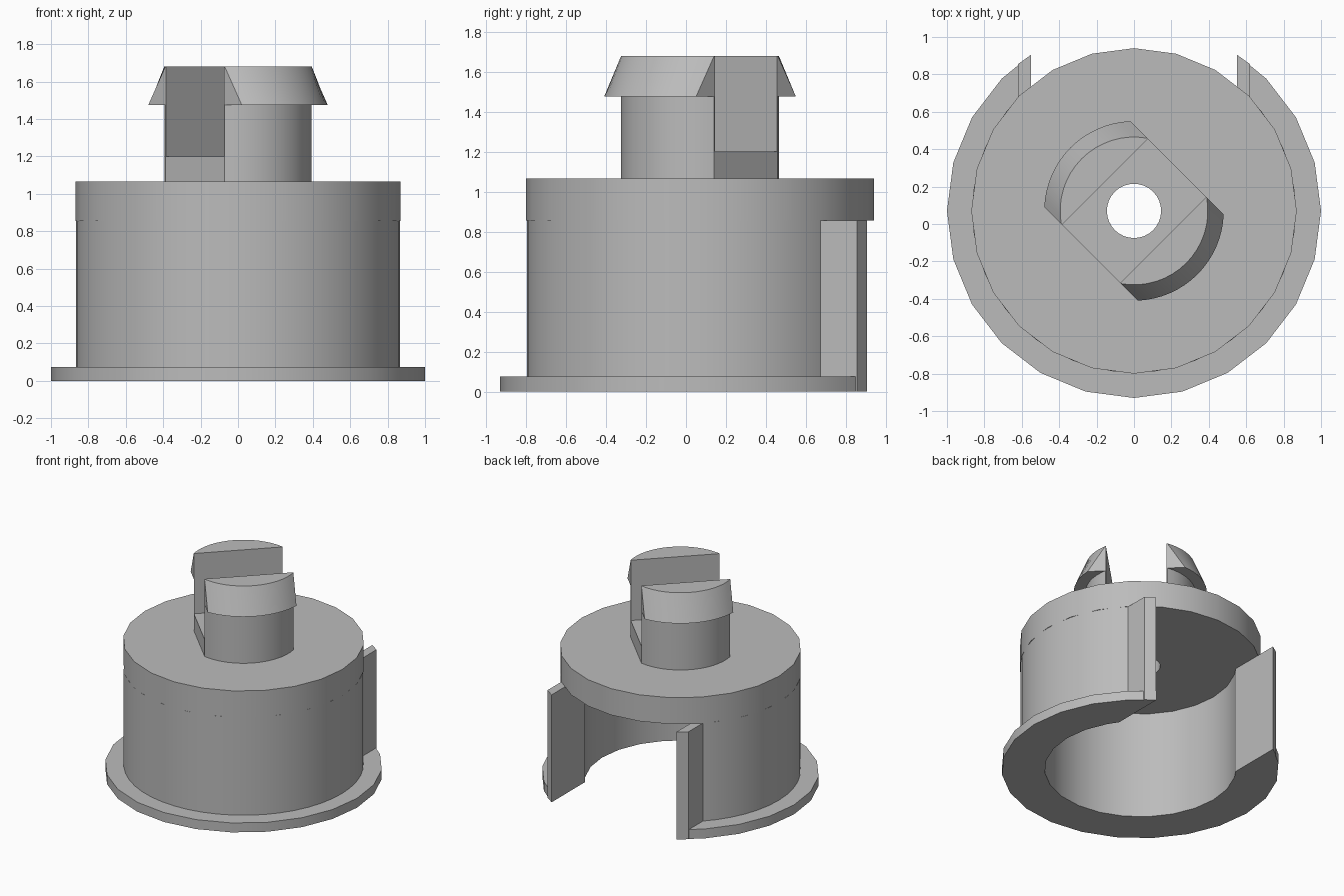
import bpy, bmesh
from math import radians, degrees, sin, cos, acos, asin, pi, ceil, floor

CENTRE_Y = 0.07          # axis of all round parts
SLOT = 0.55              # half width of the rear opening
CLIP = 0.325             # half length of the post flats
GAP = 0.22               # half width of the gap between the prongs

if "Cube" in bpy.data.objects:
    bpy.data.objects.remove(bpy.data.objects["Cube"], do_unlink=True)

grey = bpy.data.materials.new("plain_grey")
grey.use_nodes = True
colour = (0.5, 0.5, 0.5, 1)
grey.diffuse_color = colour
grey.node_tree.nodes["Principled BSDF"].inputs["Base Color"].default_value = colour


def loft(name, low, high, z0, z1, turn=0):
    """Solid between two outlines with equal point counts."""
    bm = bmesh.new()
    a = [bm.verts.new((x, y, z0)) for x, y in low]
    b = [bm.verts.new((x, y, z1)) for x, y in high]
    n = len(a)
    bm.faces.new(a)
    bm.faces.new(b)
    for i in range(n):
        j = (i + 1) % n
        bm.faces.new((a[i], a[j], b[j], b[i]))
    bmesh.ops.recalc_face_normals(bm, faces=bm.faces)
    mesh = bpy.data.meshes.new(name)
    bm.to_mesh(mesh)
    bm.free()
    mesh.materials.append(grey)
    obj = bpy.data.objects.new(name, mesh)
    bpy.context.collection.objects.link(obj)
    obj.location.y = CENTRE_Y
    obj.rotation_euler.z = turn
    return obj


def prism(name, outline, z0, z1, turn=0):
    return loft(name, outline, outline, z0, z1, turn)


def arc(r, start, end, steps):
    return [(r * cos(start + (end - start) * i / steps),
             r * sin(start + (end - start) * i / steps)) for i in range(steps + 1)]


def circle(r, sides):
    return arc(r, 0, 2 * pi, sides)[:-1]


def open_arc(r, sides):
    """Regular polygon from one side of the rear slot round the front to the other."""
    step = 360 / sides
    end = degrees(acos(SLOT / r))
    first, last = ceil((180 - end) / step), floor((360 + end) / step)
    angles = [180 - end] + [i * step for i in range(first, last + 1)] + [360 + end]
    return [(r * cos(radians(t)), r * sin(radians(t))) for t in angles]


def drill(obj):
    mod = obj.modifiers.new("bore", 'BOOLEAN')
    mod.operation = 'DIFFERENCE'
    mod.solver = 'EXACT'
    mod.object = bore
    bpy.context.view_layer.objects.active = obj
    bpy.ops.object.modifier_apply(modifier=mod.name)


bore = prism("bore_cutter", circle(0.145, 32), 0.5, 1.5)
bore.hide_render = True
bpy.context.view_layer.update()

# Open cup: flange and wall share the same inner bore
inner = open_arc(0.69, 24)[::-1]
parts = [prism("base_flange", open_arc(1.0, 24) + inner, 0, 0.075),
         prism("cup_wall", open_arc(0.865, 48) + inner, 0.075, 0.855)]

# Straight cheeks beside the rear opening
for side, name in ((1, "left_cheek"), (-1, "right_cheek")):
    outline = [(SLOT, 0.45), (0.62, 0.45), (0.62, 0.785), (SLOT, 0.835)]
    parts.append(prism(name, [(side * x, y) for x, y in outline], 0, 0.855))

# Cup lid with the centre hole
lid = prism("lid", circle(0.87, 24), 0.855, 1.065)
drill(lid)
parts.append(lid)

# Post base with flat ends, turned diagonally
POST, HOOK = 0.395, 0.48
half = asin(CLIP / POST)
top_arc = arc(POST, pi / 2 - half, pi / 2 + half, 16)
base = prism("post_base", top_arc + [(-x, -y) for x, y in top_arc], 1.065, 1.2, radians(45))
bpy.context.view_layer.update()
drill(base)
parts.append(base)

# Two prongs with tapered snap hooks
wide = asin(CLIP / HOOK)
hook_arc = arc(HOOK, pi / 2 - wide, pi / 2 + wide, 16)
heel = [(-CLIP, GAP), (CLIP, GAP)]
for turn, side in ((45, "rear"), (225, "front")):
    parts.append(prism(side + "_prong", top_arc + heel, 1.2, 1.475, radians(turn)))
    parts.append(loft(side + "_hook", hook_arc + heel, top_arc + heel,
                      1.475, 1.68, radians(turn)))

# Smooth the round walls, keep the edges crisp
bpy.data.objects.remove(bore, do_unlink=True)
bpy.ops.object.select_all(action='DESELECT')
for obj in parts:
    obj.select_set(True)
bpy.context.view_layer.objects.active = parts[0]
bpy.ops.object.shade_smooth_by_angle(angle=radians(30))
